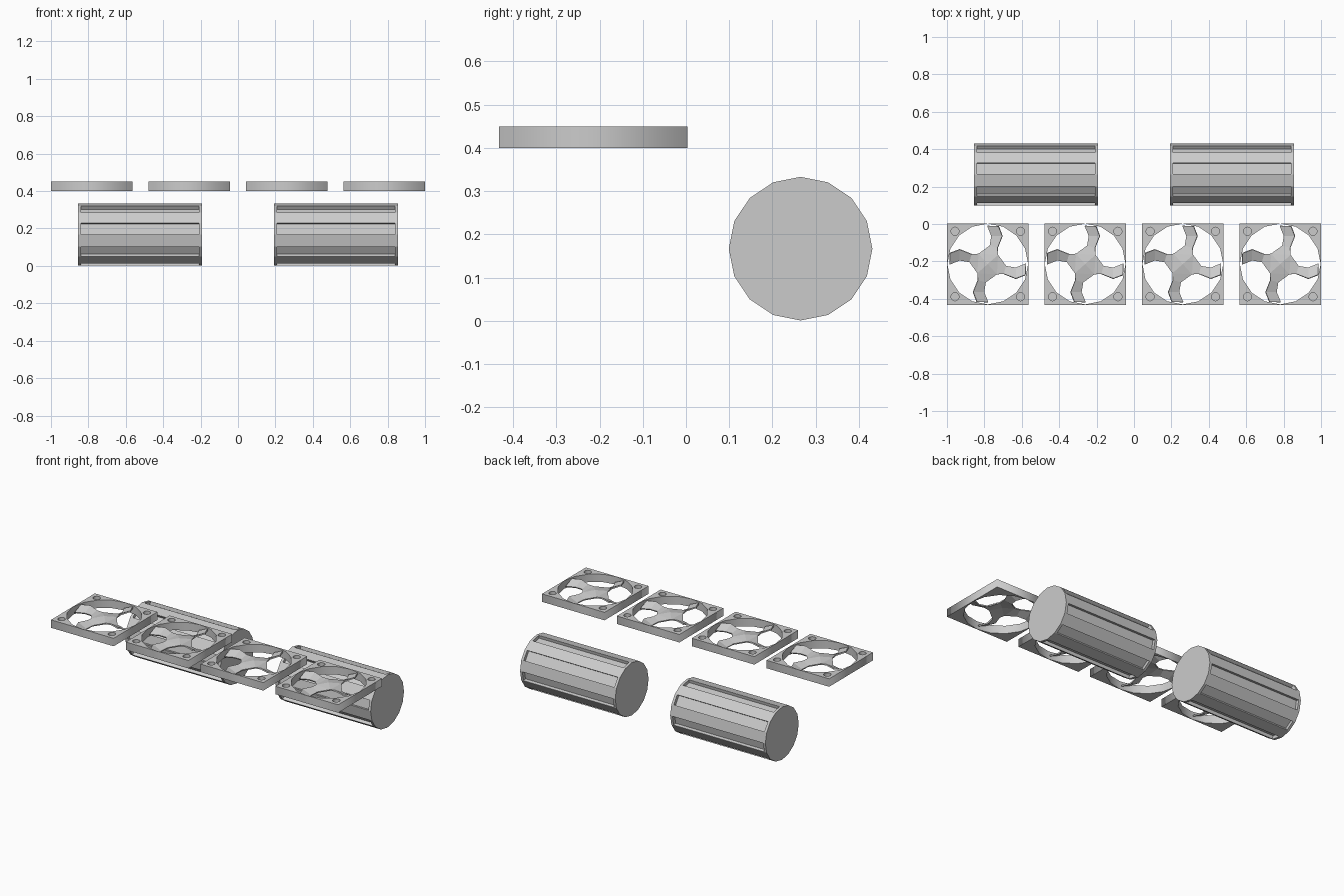
import bpy, bmesh, math
from mathutils import Vector, Matrix

if "Cube" in bpy.data.objects:
    bpy.data.objects.remove(bpy.data.objects["Cube"])

grey = bpy.data.materials.new("light_grey")
grey.diffuse_color = (0.6, 0.6, 0.6, 1)
grey.use_nodes = True
grey.node_tree.nodes["Principled BSDF"].inputs["Base Color"].default_value = grey.diffuse_color


def finish(bm, name, loc):
    bmesh.ops.recalc_face_normals(bm, faces=bm.faces)
    mesh = bpy.data.meshes.new(name)
    bm.to_mesh(mesh)
    bm.free()
    mesh.materials.append(grey)
    ob = bpy.data.objects.new(name, mesh)
    ob.location = loc
    bpy.context.collection.objects.link(ob)
    return ob


def ring(r, n, cx=0.0, cy=0.0):
    return [(cx + r * math.cos(2 * math.pi * i / n),
             cy + r * math.sin(2 * math.pi * i / n)) for i in range(n)]


HALF, THICK, SCREW = 0.218, 0.05, 0.175
CORNERS = [(sx * SCREW, sy * SCREW) for sx in (-1, 1) for sy in (-1, 1)]


# Square fan frame: outline with a large round opening and four screw pockets
def fan_frame(loc):
    cu = bpy.data.curves.new("fan_frame", 'CURVE')
    cu.dimensions = '2D'
    cu.fill_mode = 'BOTH'
    cu.extrude = THICK / 2
    square = [(-HALF, -HALF), (HALF, -HALF), (HALF, HALF), (-HALF, HALF)]
    for loop in [square, ring(0.216, 16)] + [ring(0.022, 12, *c) for c in CORNERS]:
        sp = cu.splines.new('POLY')
        sp.points.add(len(loop) - 1)
        for p, (x, y) in zip(sp.points, loop):
            p.co = (x, y, 0, 1)
        sp.use_cyclic_u = True
    cu.materials.append(grey)
    ob = bpy.data.objects.new("fan_frame", cu)
    ob.location = loc
    bpy.context.collection.objects.link(ob)
    bpy.ops.object.select_all(action='DESELECT')
    ob.select_set(True)
    bpy.context.view_layer.objects.active = ob
    bpy.ops.object.convert(target='MESH')

    # Pocket floors
    bm = bmesh.new()
    for x, y in CORNERS:
        bmesh.ops.create_cone(bm, cap_ends=True, segments=12, radius1=0.022,
                              radius2=0.022, depth=0.03,
                              matrix=Matrix.Translation((x, y, -0.01)))
    finish(bm, "screw_pocket_floors", loc)


# Four swept, pitched blades meeting at a slightly peaked hub
LEAD = [(0.055, 0.048, 0.006), (0.083, 0.085, 0.012), (0.08, 0.15, 0.014), (0.06, 0.203, 0.014)]
TRAIL = [(-0.048, 0.055, 0.006), (0.012, 0.097, -0.008), (0.022, 0.15, -0.012), (0.0, 0.205, -0.012)]
LEAD[1] = (0.054, 0.085, 0.010)


def fan_blades(loc):
    bm = bmesh.new()
    for q in range(4):
        rot = Matrix.Rotation(q * math.pi / 2, 4, 'Z')
        lead = [bm.verts.new(rot @ Vector(p)) for p in LEAD]
        trail = [bm.verts.new(rot @ Vector(p)) for p in TRAIL]
        hub = bm.verts.new((0, 0, 0.016))
        bm.faces.new((hub, lead[0], trail[0]))
        for i in range(3):
            bm.faces.new((trail[i], lead[i], lead[i + 1], trail[i + 1]))
    bmesh.ops.remove_doubles(bm, verts=bm.verts, dist=0.008)
    ob = finish(bm, "fan_blades", loc)
    mod = ob.modifiers.new("thickness", 'SOLIDIFY')
    mod.thickness = 0.008
    mod.offset = -1


for x in (-0.782, -0.261, 0.261, 0.782):
    fan_frame((x, -0.214, 0.425))
    fan_blades((x, -0.214, 0.425))

# Sixteen-sided barrels with a long slot in every other side
LENGTH, RADIUS = 0.663, 0.166


def barrel(loc):
    bm = bmesh.new()
    outline = ring(RADIUS, 16)
    left, right = [[bm.verts.new((s * LENGTH / 2, y, z)) for y, z in outline]
                   for s in (-1, 1)]
    bm.faces.new(left)
    bm.faces.new(right)
    slots = []
    for i in range(16):
        j = (i + 1) % 16
        f = bm.faces.new((left[i], left[j], right[j], right[i]))
        if i % 2:
            slots.append(f)
    bmesh.ops.recalc_face_normals(bm, faces=bm.faces)
    bmesh.ops.inset_individual(bm, faces=slots, thickness=0.002, use_even_offset=True)
    for f in slots:
        for v in f.verts:
            v.co.x = math.copysign(LENGTH / 2 - 0.016, v.co.x)
    for f in bmesh.ops.extrude_discrete_faces(bm, faces=slots)["faces"]:
        f.normal_update()
        bmesh.ops.translate(bm, verts=f.verts, vec=f.normal * -0.02)
    finish(bm, "slotted_barrel", loc)


for x in (-0.523, 0.523):
    barrel((x, 0.265, 0.167))
